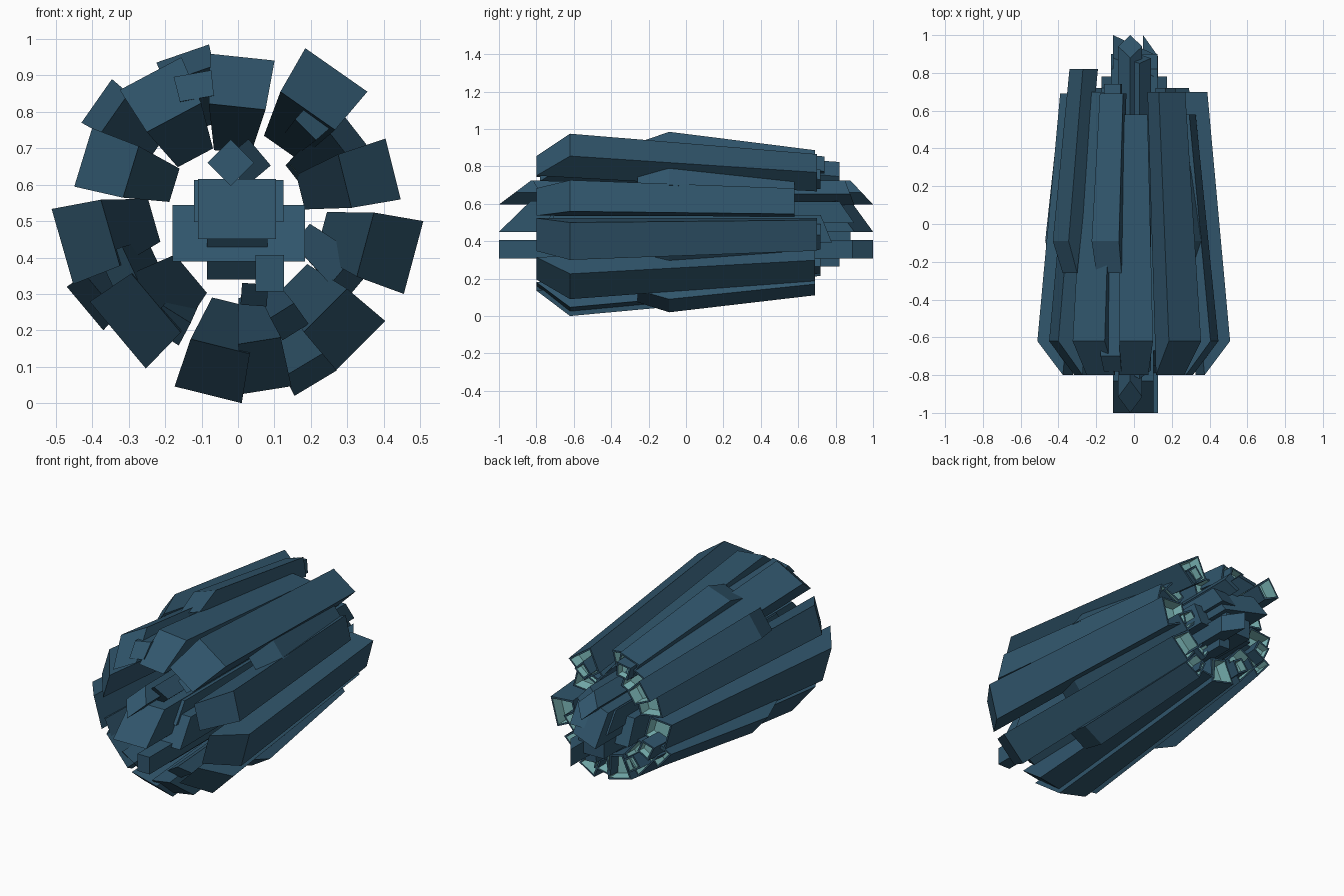
import bpy, bmesh, math
from mathutils import Vector

if "Cube" in bpy.data.objects:
    bpy.data.objects.remove(bpy.data.objects["Cube"])


def material(name, rgb):
    m = bpy.data.materials.new(name)
    m.diffuse_color = (*rgb, 1)
    m.use_nodes = True
    m.node_tree.nodes["Principled BSDF"].inputs["Base Color"].default_value = m.diffuse_color
    return m


HULL = material("deep blue hull", (0.030, 0.092, 0.150))
GLOW = material("pale teal lining", (0.22, 0.52, 0.52))


def finish(name, bm):
    bmesh.ops.recalc_face_normals(bm, faces=bm.faces[:])
    me = bpy.data.meshes.new(name)
    bm.to_mesh(me)
    bm.free()
    ob = bpy.data.objects.new(name, me)
    me.materials.append(HULL)
    me.materials.append(GLOW)
    bpy.context.collection.objects.link(ob)
    return ob


def petal(name, x, z, angle, sections, socket=0.07):
    """Tapered slat. Sections give (inward depth, y, width) for the
    outer front, front ridge, inner back and outer back edges."""
    a = math.radians(angle)
    out = Vector((math.cos(a), 0, math.sin(a)))
    side = Vector((-out.z, 0, out.x))
    bm = bmesh.new()
    rows = []
    for depth, y, w in sections:
        c = Vector((x, y, z)) - out * depth
        rows.append([bm.verts.new(c + side * s * w / 2) for s in (-1, 1)])
    o, r, bi, bo = rows
    for p, q in ((o, r), (r, bi), (bo, o)):
        bm.faces.new((p[0], p[1], q[1], q[0]))
    for k in (0, 1):
        bm.faces.new([row[k] for row in rows])
    back = bm.faces.new((bi[0], bi[1], bo[1], bo[0]))
    bmesh.ops.recalc_face_normals(bm, faces=bm.faces[:])
    # hollow, pale socket in the rear end
    bmesh.ops.inset_region(bm, faces=[back], thickness=0.014)
    old = set(bm.faces)
    bmesh.ops.inset_region(bm, faces=[back], thickness=0.001, depth=-socket)
    for f in bm.faces:
        if f == back or f not in old:
            f.material_index = 1
    return finish(name, bm)


def beam(name, x, z, w, h, y0, y1, front=0.0, back=0.0, back_x=0.0, rot=0, taper=1.0):
    """Long bar with ends cut at a slant; front and back set the top edge back."""
    bm = bmesh.new()
    c, s = math.cos(math.radians(rot)), math.sin(math.radians(rot))
    ends = []
    for end in (0, 1):
        ring = []
        for i, j in ((-1, -1), (1, -1), (1, 1), (-1, 1)):
            k = taper if end else 1
            u, v = i * w / 2 * k, j * h / 2 * k
            px, pz = u * c - v * s, u * s + v * c
            up = 0.5 + 0.5 * pz / (abs(w / 2 * k * s) + abs(h / 2 * k * c))
            y = y1 - back * up - back_x * (i + 1) / 2 if end else y0
            if not end:
                y += front * up if front > 0 else -front * (1 - up)
            ring.append(bm.verts.new((x + px, y, z + pz)))
        ends.append(ring)
    f, b = ends
    bm.faces.new(f)
    bm.faces.new(b)
    for i in range(4):
        n = (i + 1) % 4
        bm.faces.new((f[i], f[n], b[n], b[i]))
    return finish(name, bm)


# main petals: outer front edge middle x, z, facing angle, width, rear y
MAIN = [
    (0.012, 0.950, 84, 0.178, 0.58), (0.270, 0.915, 55, 0.208, 0.70),
    (0.426, 0.643, 14, 0.172, 0.58), (0.482, 0.400, -15, 0.207, 0.70),
    (0.337, 0.158, -45, 0.191, 0.69), (0.080, 0.036, -81, 0.135, 0.69),
    (-0.082, 0.023, -104, 0.190, 0.69), (-0.330, 0.187, -140, 0.240, 0.69),
    (-0.482, 0.430, 196, 0.215, 0.69), (-0.425, 0.675, 163, 0.168, 0.69),
    (-0.240, 0.905, 118, 0.192, 0.70),
]
for n, (x, z, ang, w, yb) in enumerate(MAIN):
    petal(f"main_petal_{n + 1}", x, z, ang,
          [(0, -0.62, w), (0.137, -0.80, w * 0.88),
           (0.262, yb, w * 0.57), (0.12, yb, w * 0.82)])

# shorter outer petals wedged between the main ones
OUTER = [
    (-0.152, 0.960, 109, 0.153, 0.69), (-0.388, 0.830, 145, 0.146, 0.82),
    (0.320, 0.752, 38, 0.130, 0.58), (0.213, 0.055, -59, 0.136, 0.69),
    (-0.420, 0.260, 220, 0.156, 0.69), (0.335, 0.330, -40, 0.12, 0.72),
]
for n, (x, z, ang, w, yb) in enumerate(OUTER):
    petal(f"outer_petal_{n + 1}", x, z, ang,
          [(0, -0.09, w), (0.06, -0.26, w * 0.92),
           (0.21, yb, w * 0.6), (0.10, yb, w * 0.85)])

# narrow inner slats behind the petal gaps
INNER = [
    (0.158, 0.195, -58, 0.085, 0.72), (-0.205, 0.185, -122, 0.10, 0.72),
    (-0.125, 0.905, 100, 0.105, 0.74), (-0.36, 0.355, 205, 0.11, 0.76),
    (0.235, 0.80, 45, 0.09, 0.72),
]
for n, (x, z, ang, w, yb) in enumerate(INNER):
    petal(f"inner_slat_{n + 1}", x, z, ang,
          [(0, -0.70, w), (0.07, -0.78, w * 0.9),
           (0.14, yb, w * 0.7), (0.06, yb, w * 0.85)], 0.04)

# core bars
beam("core_beam", -0.003, 0.533, 0.215, 0.165, -1.0, 1.0, front=0.17, back=0.12, back_x=0.10)
beam("core_wide_bar", 0.002, 0.467, 0.365, 0.155, -0.80, 0.78, front=0.10, back=0.06, taper=0.95)
beam("core_upper_bar", 0.002, 0.555, 0.245, 0.115, -0.75, 0.90, front=0.08, back=0.08)
beam("core_lower_bar", -0.002, 0.400, 0.165, 0.120, -0.80, 0.88, front=-0.10)
beam("top_rod_front", -0.020, 0.660, 0.090, 0.090, -1.0, 1.0, front=0.17, back=0.12, rot=45)
beam("top_rod_rear", 0.025, 0.660, 0.090, 0.095, -0.82, 0.90, front=-0.08, back=0.05, rot=40)
beam("bottom_rod", 0.087, 0.357, 0.078, 0.100, -1.0, 1.0, back_x=0.11)
beam("bottom_small_rod", 0.045, 0.298, 0.072, 0.060, -0.80, 0.82, front=-0.06, rot=-4)
